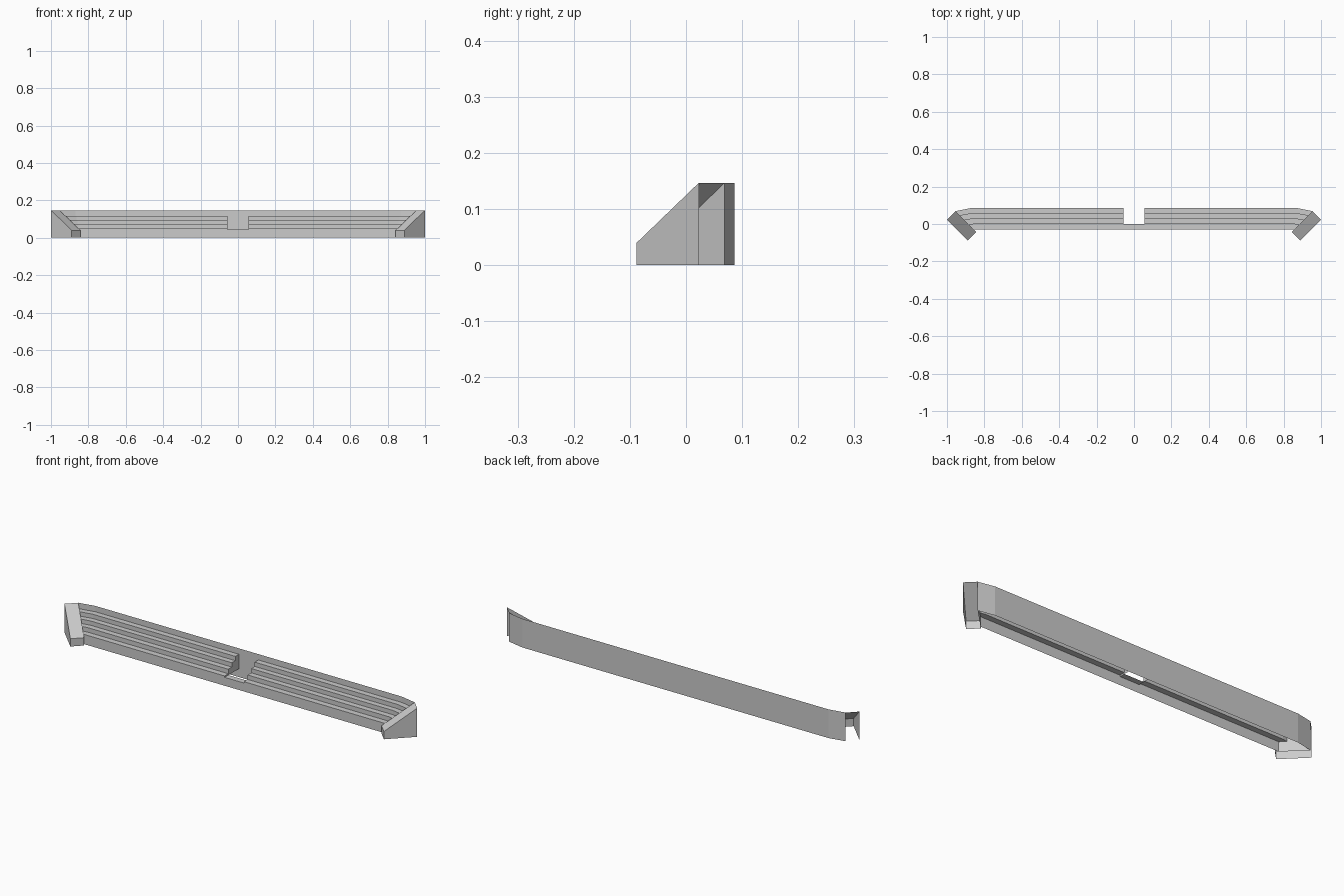
import bpy, bmesh

if "Cube" in bpy.data.objects:
    bpy.data.objects.remove(bpy.data.objects["Cube"])

NOTCH, LIP = 0.055, 0.043
TOP = 0.147
# stepped cross-section, front to back (y, z)
STEPS = [(-0.03, 0), (-0.03, 0.05), (0, 0.05), (0, 0.073), (0.029, 0.073),
         (0.029, 0.095), (0.057, 0.095), (0.057, 0.117), (0.086, 0.117)]
BACK = [(0.086, 0), (0.086, 0.117), (0.086, TOP)]


def make_part(name, faces):
    """Build one half from polygons and mirror it across x = 0."""
    bm = bmesh.new()
    for f in faces:
        bm.faces.new([bm.verts.new(p) for p in f])
    bmesh.ops.remove_doubles(bm, verts=bm.verts, dist=1e-5)
    me = bpy.data.meshes.new(name)
    bm.to_mesh(me)
    bm.free()
    ob = bpy.data.objects.new(name, me)
    bpy.context.collection.objects.link(ob)
    m = ob.modifiers.new("mirror", 'MIRROR')
    m.use_clip = True
    return ob


def row(y, z, start):
    """Points along one profile line: start, bend, end against the side wall."""
    t = (y + 0.03) / 0.116
    ye = y - 0.017 * t
    return [(start, y, z), (0.848 + 0.02 * t, y, z), (0.885 + ye, ye, z)]


def sweep(profile, start):
    rows = [row(y, z, start) for y, z in profile]
    return [(a[i], a[i + 1], b[i + 1], b[i])
            for a, b in zip(rows, rows[1:]) for i in range(2)]


# tiered seating shell with stepped walls beside the gap
steps = sweep(STEPS, NOTCH)
for i in range(1, 8, 2):
    (y0, z), (y1, _) = STEPS[i], STEPS[i + 1]
    steps.append([(NOTCH, y0, LIP), (NOTCH, y0, z), (NOTCH, y1, z), (NOTCH, y1, LIP)])
make_part("stepped_tiers", steps)

# low sill across the central gap
make_part("gap_sill", [
    [(0, -0.03, 0), (NOTCH, -0.03, 0), (NOTCH, -0.03, LIP), (0, -0.03, LIP)],
    [(0, -0.03, LIP), (NOTCH, -0.03, LIP), (NOTCH, 0, LIP), (0, 0, LIP)]])

# thin back wall with bent ends, facing the rear
make_part("back_wall", [f[::-1] for f in sweep(BACK, 0)])

# sloping hollow side walls, open at the bottom and rear
side = [(0, 0), (0, 0.04), (0.111, TOP), (0.111, 0)]
outer = [(0.889 + d, -0.088 + d, z) for d, z in side]
inner = [(0.843 + d, -0.042 + d, z) for d, z in side]
make_part("side_wall", [
    outer[::-1], inner,
    [inner[0], outer[0], outer[1], inner[1]],
    [inner[1], outer[1], outer[2], inner[2]]])
